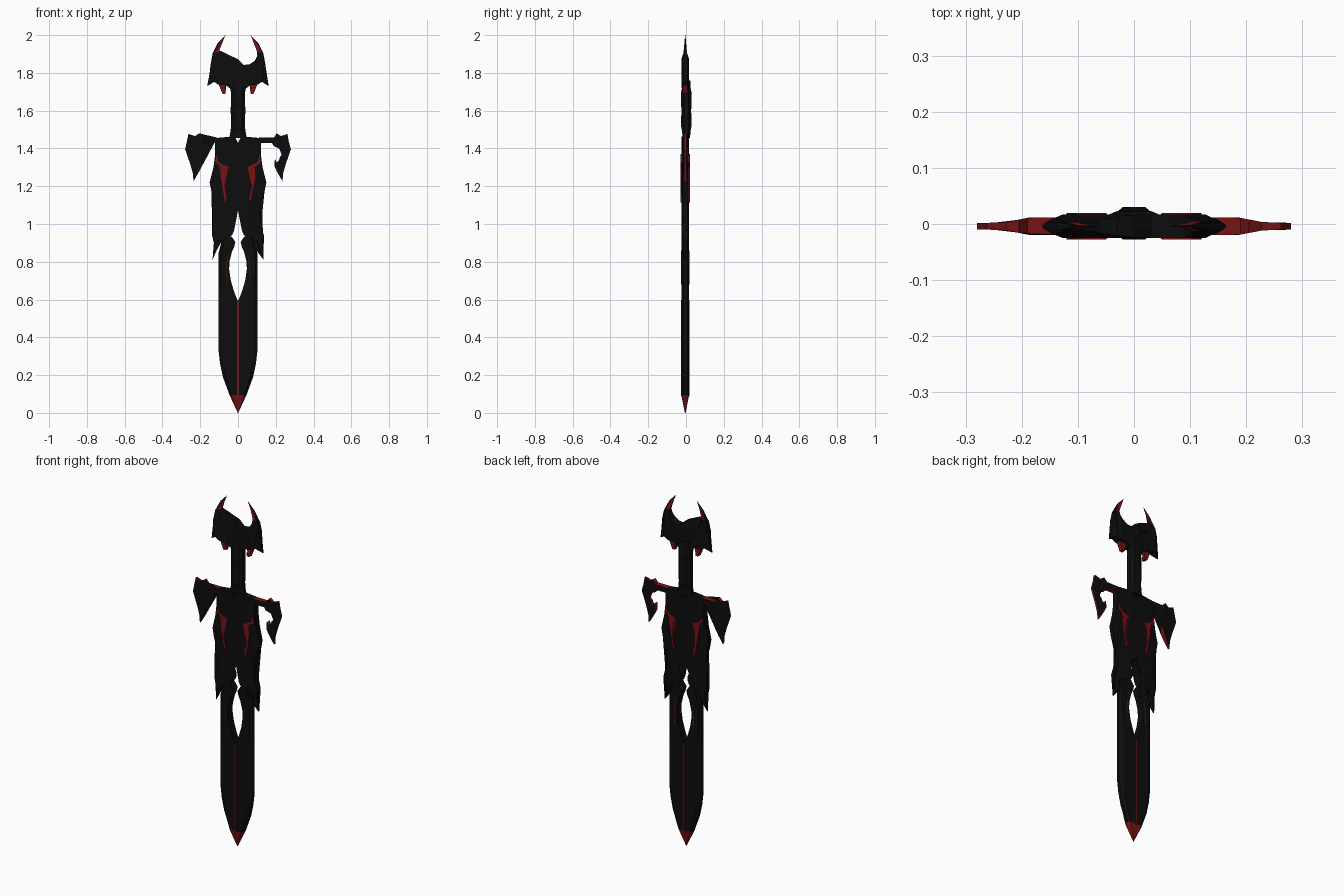
import bpy, bmesh, math

YC = -0.004          # middle plane of the sword
T = 0.021            # usual half thickness


def material(name, rgb):
    m = bpy.data.materials.new(name)
    m.diffuse_color = (*rgb, 1)
    return m


BLACK = material("black_metal", (0.004, 0.004, 0.004))
RED = material("dark_red", (0.19, 0.006, 0.007))


def finish(name, bm, mats):
    bmesh.ops.remove_doubles(bm, verts=bm.verts, dist=0.0002)
    bmesh.ops.recalc_face_normals(bm, faces=bm.faces)
    me = bpy.data.meshes.new(name)
    bm.to_mesh(me)
    bm.free()
    for m in mats:
        me.materials.append(m)
    ob = bpy.data.objects.new(name, me)
    bpy.context.collection.objects.link(ob)
    return ob


def plate(name, outline, thick, mats, rim=0, centres=(YC,)):
    """Mirrored half outline in x/z; thick(x, z) gives the half thickness."""
    bm = bmesh.new()
    for yc in centres:
        for s in (1, -1):
            f, b = ([bm.verts.new((s * x, yc + d * thick(x, z), z)) for x, z in outline]
                    for d in (-1, 1))
            caps = [bm.faces.new(f), bm.faces.new(b[::-1])]
            n = len(outline)
            for i in range(n):
                j = (i + 1) % n
                if outline[i][0] == 0 and outline[j][0] == 0:
                    continue
                bm.faces.new((f[j], f[i], b[i], b[j])).material_index = rim
            bmesh.ops.triangulate(bm, faces=caps)
    return finish(name, bm, mats)


def flat(t):
    return lambda x, z: t


def ramp(v, a, b, ta, tb):
    k = min(max((v - a) / (b - a), 0), 1)
    return ta + (tb - ta) * k


# Blade: two strands that join below the opening; bevelled edge, red point
rows = [(0.935, 0.035, 0.075), (0.905, 0.014, 0.088), (0.88, 0.02, 0.094),
        (0.85, 0.033, 0.102), (0.80, 0.045, 0.103), (0.76, 0.047, 0.103),
        (0.70, 0.038, 0.103), (0.64, 0.02, 0.103), (0.59, 0, 0.103),
        (0.33, 0, 0.103), (0.26, 0, 0.095), (0.19, 0, 0.08),
        (0.095, 0, 0.045), (0.0, 0, 0.001)]
bm = bmesh.new()
for s in (1, -1):
    rings = []
    for z, a, b in rows:
        t = T if z > 0 else 0.002
        m = a + (b - a) * 0.8
        ring = [(a, -t), (m, -t), (b, -t * 0.4), (b, t * 0.4), (m, t), (a, t)]
        rings.append([bm.verts.new((s * x, YC + y, z)) for x, y in ring])
    bm.faces.new(rings[0])
    for i in range(len(rows) - 1):
        for k in range(6):
            if k == 5 and rows[i][1] == 0:
                continue
            q = bm.faces.new((rings[i][k], rings[i][(k + 1) % 6],
                              rings[i + 1][(k + 1) % 6], rings[i + 1][k]))
            q.material_index = int(rows[i][0] < 0.1)
finish("blade", bm, (BLACK, RED))

FACES = (YC - T, YC + T)
# Red centre line and thin strand lines on both sides
plate("blade_line", [(0, 0.09), (0.004, 0.09), (0.004, 0.59), (0, 0.597)],
      flat(0.002), (RED,), 0, FACES)
plate("strand_line", [(0.048, 0.86), (0.06, 0.80), (0.065, 0.74), (0.058, 0.68),
                      (0.062, 0.74), (0.057, 0.80)], flat(0.0015), (RED,), 0, FACES)

# Body: chest, round lumps above the slit and side spikes
body = [(0, 1.43), (0.014, 1.433), (0.021, 1.445), (0.014, 1.458), (0.04, 1.462),
        (0.12, 1.455), (0.122, 1.36), (0.13, 1.30), (0.15, 1.22), (0.14, 1.17),
        (0.118, 1.10), (0.112, 1.04), (0.122, 0.99), (0.137, 0.94), (0.128, 0.90),
        (0.135, 0.81), (0.111, 0.865), (0.109, 0.90), (0.098, 0.915), (0.08, 0.918),
        (0.05, 0.925), (0.03, 0.943), (0.021, 0.965), (0.021, 0.985), (0.03, 1.005),
        (0.043, 1.018), (0.06, 1.033), (0.03, 1.05), (0, 1.072)]
plate("body", body, lambda x, z: 0.004 if z < 0.85 else ramp(x, 0.1, 0.15, T, 0.013), (BLACK,))

# Red flame marks on the chest
mark = [(0.113, 1.37), (0.12, 1.325), (0.088, 1.302), (0.092, 1.25), (0.08, 1.18),
        (0.07, 1.115), (0.06, 1.135), (0.072, 1.20), (0.068, 1.27), (0.05, 1.302),
        (0.082, 1.315), (0.104, 1.33)]
plate("chest_mark", mark, flat(0.003), (RED,), 0, FACES)

# Guard arms with toothed hooks and red rims
arm = [(0.11, 1.457), (0.19, 1.457), (0.205, 1.48), (0.228, 1.465), (0.262, 1.477),
       (0.268, 1.44), (0.28, 1.395), (0.252, 1.315), (0.238, 1.265), (0.236, 1.225),
       (0.21, 1.27), (0.193, 1.305), (0.195, 1.345), (0.205, 1.325), (0.218, 1.34),
       (0.222, 1.355), (0.232, 1.365), (0.225, 1.385), (0.235, 1.395), (0.218, 1.40),
       (0.205, 1.42), (0.19, 1.412), (0.18, 1.428), (0.11, 1.428)]
plate("guard_arm", arm, lambda x, z: ramp(x, 0.185, 0.235, 0.016, 0.006), (BLACK, RED), 1)

# Grip: eight-sided, slightly swollen
bm = bmesh.new()
rings = []
for z, w, d in [(1.455, 0.046, 0.02), (1.49, 0.04, 0.022), (1.52, 0.036, 0.028),
                (1.60, 0.039, 0.026), (1.69, 0.036, 0.029), (1.72, 0.042, 0.023),
                (1.76, 0.058, 0.021)]:
    prof = [(1, -.45), (.55, -1), (-.55, -1), (-1, -.45), (-1, .45), (-.55, 1), (.55, 1), (1, .45)]
    rings.append([bm.verts.new((px * w, 0.0015 + py * d, z)) for px, py in prof])
for a, b in zip(rings, rings[1:]):
    for k in range(8):
        bm.faces.new((a[k], a[(k + 1) % 8], b[(k + 1) % 8], b[k]))
bm.faces.new(rings[0])
bm.faces.new(rings[-1])
finish("grip", bm, (BLACK,))

# Pommel: horned crescent
pommel = [(0, 1.872), (0.03, 1.842), (0.06, 1.845), (0.09, 1.865), (0.102, 1.89),
          (0.10, 1.92), (0.125, 1.912), (0.135, 1.90), (0.145, 1.845), (0.15, 1.80),
          (0.163, 1.73), (0.127, 1.752), (0.105, 1.738), (0.065, 1.735), (0.045, 1.72),
          (0, 1.72)]


def pommel_t(x, z):
    return min(ramp(z, 1.87, 1.93, T, 0.002), ramp(x, 0.135, 0.163, T, 0.003))


plate("pommel", pommel, pommel_t, (BLACK,))

# Thin red horn tips with a black outer edge
plate("horn_tip", [(0.067, 2.0), (0.083, 1.96), (0.10, 1.915), (0.125, 1.905), (0.10, 1.956)],
      lambda x, z: ramp(z, 1.9, 1.96, 0.01, 0.001), (RED, BLACK), 1)
plate("horn_edge", [(0.067, 2.0), (0.10, 1.955), (0.122, 1.905), (0.136, 1.90), (0.108, 1.957)],
      lambda x, z: ramp(z, 1.9, 1.96, 0.008, 0.001), (BLACK,))

# Red fangs under the pommel
plate("fang", [(0.06, 1.745), (0.105, 1.745), (0.095, 1.725), (0.083, 1.69), (0.068, 1.688),
               (0.064, 1.705), (0.072, 1.72)], flat(0.012), (RED,))
